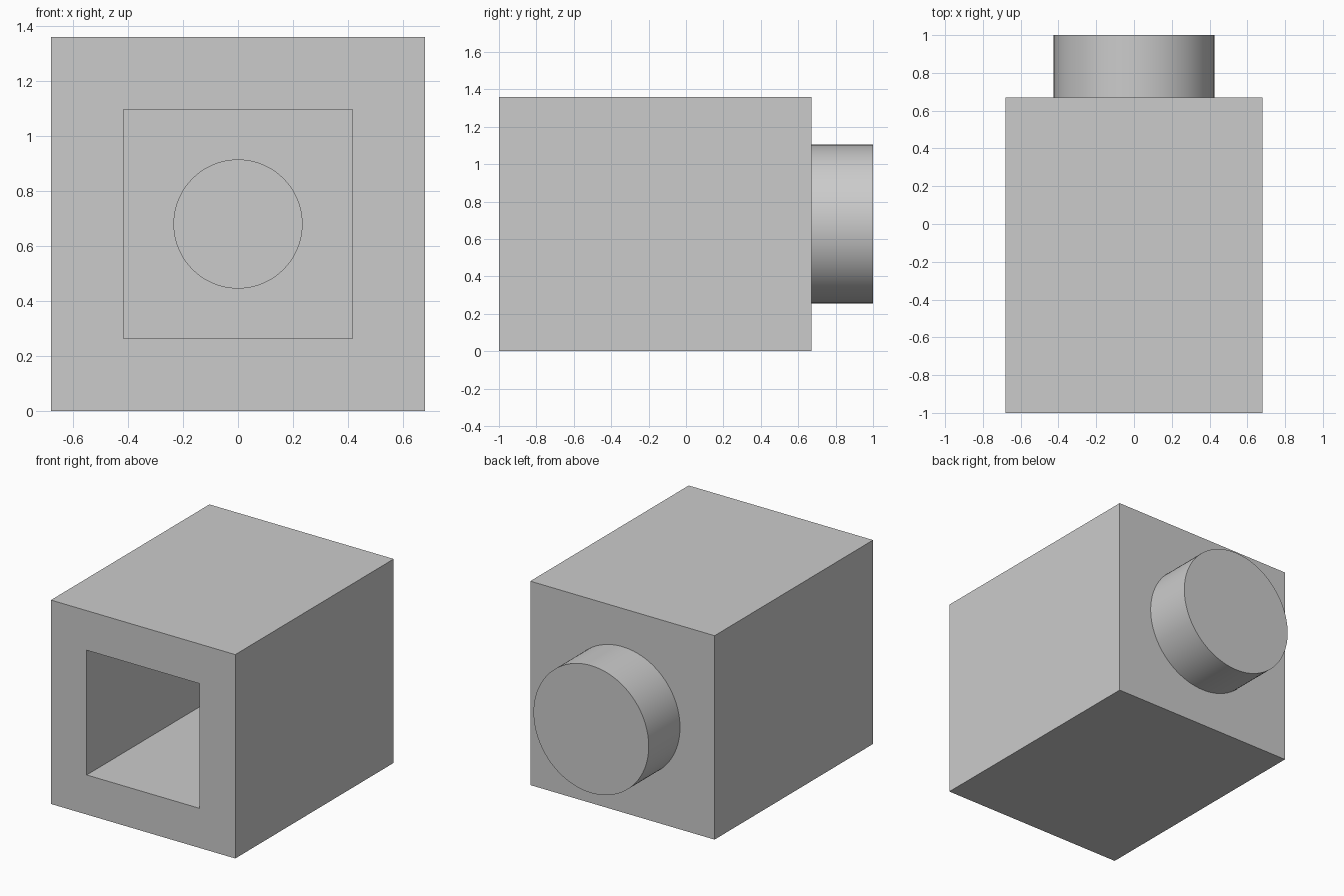
import bpy
import math

default = bpy.data.objects.get("Cube")
if default:
    bpy.data.objects.remove(default, do_unlink=True)

MID = 0.68      # height of the central axis
FRONT = -1.0
SHOULDER = 0.67  # rear face of the square body
REAR = 1.0

grey = bpy.data.materials.new("light_grey")
grey.use_nodes = True
colour = (0.6, 0.6, 0.6, 1)
grey.diffuse_color = colour
grey.node_tree.nodes["Principled BSDF"].inputs["Base Color"].default_value = colour


def block(name, half, y0, y1):
    """Square bar along y, centred on the axis."""
    bpy.ops.mesh.primitive_cube_add(size=1, location=(0, (y0 + y1) / 2, MID))
    return finish(name, (2 * half, y1 - y0, 2 * half))


def rod(name, radius, y0, y1):
    """Round bar along y, centred on the axis."""
    bpy.ops.mesh.primitive_cylinder_add(
        vertices=96, radius=radius, depth=y1 - y0,
        location=(0, (y0 + y1) / 2, MID), rotation=(math.pi / 2, 0, 0))
    return finish(name, (1, 1, 1))


def finish(name, scale):
    ob = bpy.context.object
    ob.name = name
    ob.scale = scale
    bpy.ops.object.transform_apply(location=True, rotation=True, scale=True)
    ob.data.materials.append(grey)
    return ob


def combine(target, tool, operation):
    mod = target.modifiers.new(operation.title(), 'BOOLEAN')
    mod.operation = operation
    mod.solver = 'EXACT'
    mod.object = tool
    bpy.ops.object.select_all(action='DESELECT')
    target.select_set(True)
    bpy.context.view_layer.objects.active = target
    bpy.ops.object.modifier_apply(modifier=mod.name)
    bpy.data.objects.remove(tool, do_unlink=True)


# Square body with a round spigot on the back
body = block("socket_body", 0.68, FRONT, SHOULDER)
combine(body, rod("spigot", 0.425, SHOULDER - 0.1, REAR), 'UNION')

# Deep square socket from the front, then a blind round bore into the spigot
combine(body, block("socket_cutter", 0.416, FRONT - 0.1, 0.34), 'DIFFERENCE')
combine(body, rod("bore_cutter", 0.233, 0.2, 0.8), 'DIFFERENCE')

bpy.ops.object.shade_smooth_by_angle(angle=math.radians(30))
